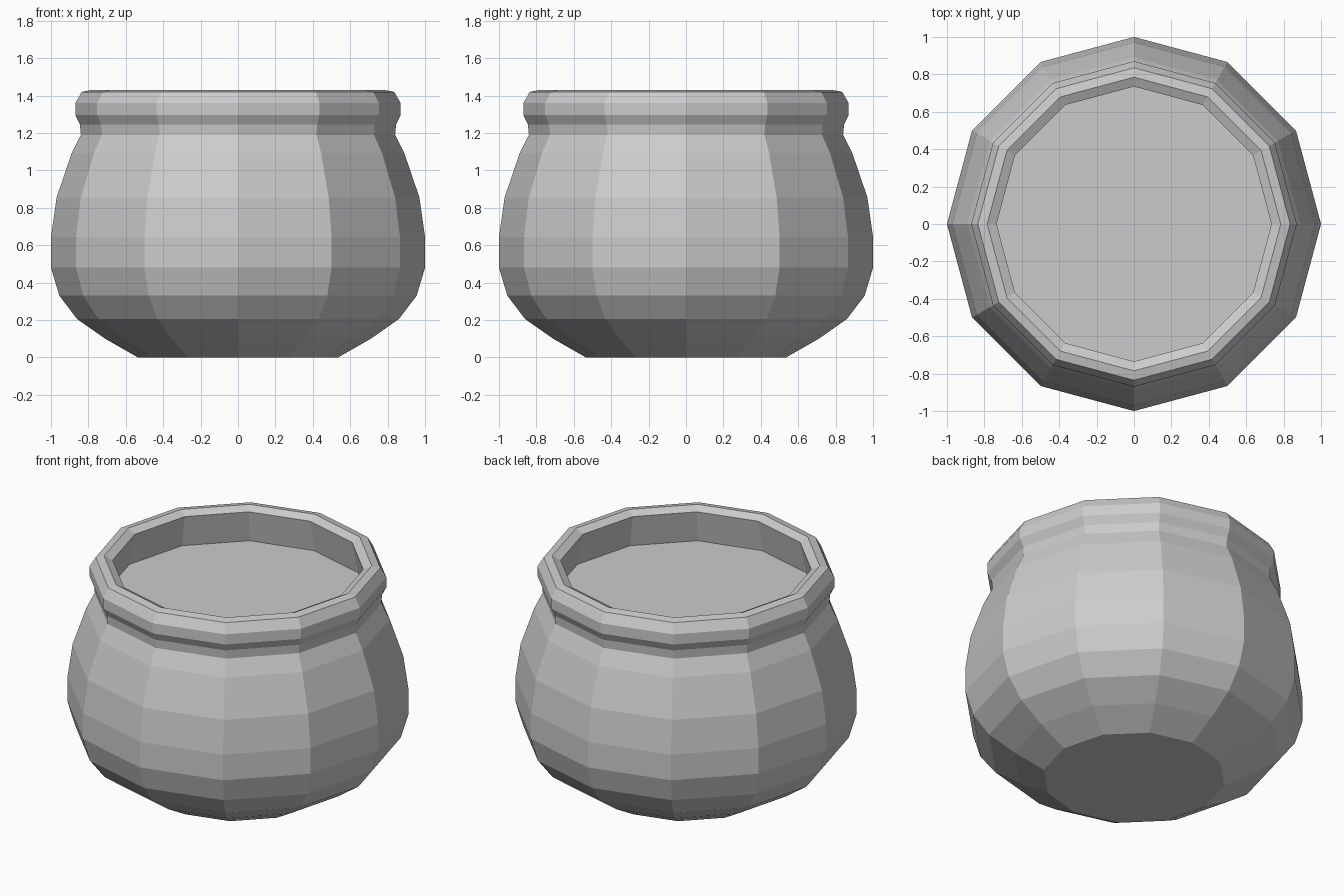
import bpy
import bmesh
import math

cube = bpy.data.objects.get("Cube")
if cube:
    bpy.data.objects.remove(cube, do_unlink=True)

SIDES = 12


def material(name, rgb):
    mat = bpy.data.materials.new(name)
    mat.use_nodes = True
    mat.diffuse_color = (*rgb, 1)
    mat.node_tree.nodes["Principled BSDF"].inputs["Base Color"].default_value = (*rgb, 1)
    return mat


def lathe(name, profile, mat):
    """Turn (radius, height) points around z into flat-sided rings, capped at both ends."""
    bm = bmesh.new()
    rings = []
    for r, z in profile:
        rings.append([bm.verts.new((r * math.cos(math.tau * i / SIDES),
                                    r * math.sin(math.tau * i / SIDES), z))
                      for i in range(SIDES)])
    for low, high in zip(rings, rings[1:]):
        for i in range(SIDES):
            j = (i + 1) % SIDES
            bm.faces.new((low[i], low[j], high[j], high[i]))
    bm.faces.new(rings[0][::-1])
    bm.faces.new(rings[-1])
    mesh = bpy.data.meshes.new(name)
    bm.to_mesh(mesh)
    bm.free()
    mesh.materials.append(mat)
    obj = bpy.data.objects.new(name, mesh)
    bpy.context.collection.objects.link(obj)


grey = material("clay_grey", (0.6, 0.6, 0.6))

# Round belly, neck, rolled rim and undercut recess, in one closed shell
base = [(0.535, 0), (0.71, 0.10), (0.86, 0.205), (0.955, 0.33)]
belly = [(1.0, 0.48), (1.0, 0.645), (0.97, 0.855), (0.89, 1.09)]
neck = [(0.84, 1.19), (0.845, 1.245)]
rim = [(0.87, 1.295), (0.87, 1.36), (0.835, 1.42), (0.785, 1.43), (0.735, 1.405)]
recess = [(0.775, 1.2)]
lathe("pot", base + belly + neck + rim + recess, grey)
